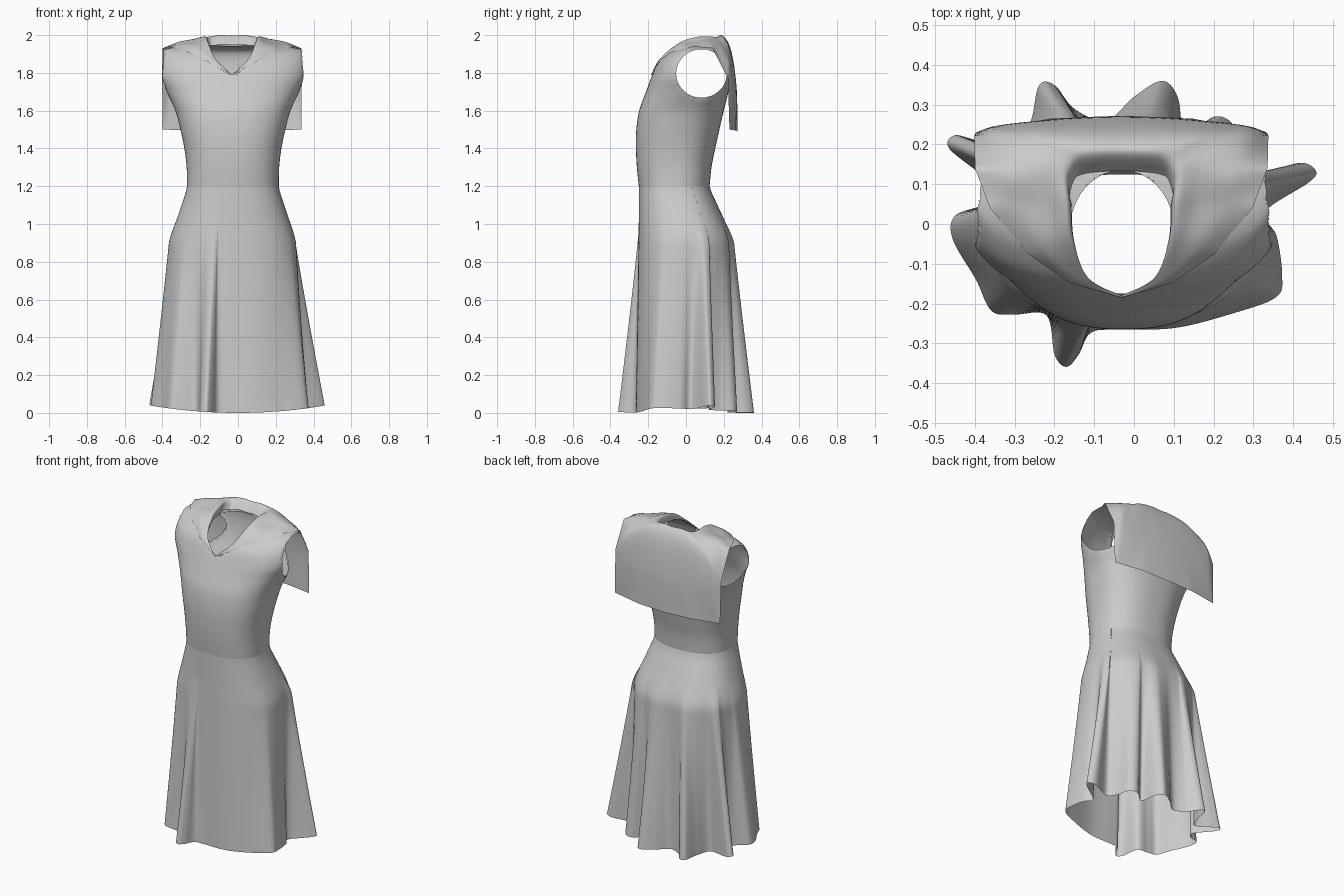
import bpy, bmesh, math
from mathutils import Vector

if "Cube" in bpy.data.objects:
    bpy.data.objects.remove(bpy.data.objects["Cube"])


def cat(pts, t, closed=False):
    """Smooth curve through pts, t from 0 to 1."""
    n = len(pts)
    f = t * (n if closed else n - 1)
    i = int(f) if closed else min(int(f), n - 2)
    f -= i
    g = (lambda k: pts[k % n]) if closed else (lambda k: pts[max(0, min(n - 1, k))])
    a, b, c, d = g(i - 1), g(i), g(i + 1), g(i + 2)
    return b + 0.5 * f * (c - a + f * (2 * a - 5 * b + 4 * c - d + f * (3 * (b - c) + d - a)))


def lin(pts, t):
    f = t * (len(pts) - 1)
    i = min(int(f), len(pts) - 2)
    return pts[i].lerp(pts[i + 1], f - i)


def oval(sec, th, n=2.4):
    """Point on a rounded body section (z, half width, front y, back y)."""
    z, a, yf, yb = sec
    c, s = math.cos(th), math.sin(th)
    r = (abs(c) ** n + abs(s) ** n) ** (-1 / n)
    return Vector((-0.027 + a * r * c, (yf + yb) / 2 + (yb - yf) / 2 * r * s, z))


def sheet(name, rows, closed=False, trim=None):
    """Cloth surface from rows of points."""
    bm = bmesh.new()
    g = [[bm.verts.new(p) for p in row] for row in rows]
    n = len(rows[0])
    for r0, r1 in zip(g, g[1:]):
        for j in range(n if closed else n - 1):
            k = (j + 1) % n
            bm.faces.new((r0[j], r0[k], r1[k], r1[j]))
    if trim:
        trim(bm)
    bmesh.ops.recalc_face_normals(bm, faces=bm.faces[:])
    me = bpy.data.meshes.new(name)
    bm.to_mesh(me)
    bm.free()
    for p in me.polygons:
        p.use_smooth = True
    ob = bpy.data.objects.new(name, me)
    bpy.context.collection.objects.link(ob)
    return ob


# Bodice: body sections from the waist to the shoulders
BODY = [Vector(s) for s in (
    (1.2, .243, -.25, .125), (1.3, .245, -.26, .135), (1.4, .257, -.265, .155),
    (1.5, .278, -.263, .177), (1.6, .305, -.248, .2), (1.7, .352, -.212, .225),
    (1.78, .392, -.182, .237), (1.85, .396, -.15, .24), (1.9, .385, -.1, .232),
    (1.925, .36, -.055, .21), (1.938, .28, -.01, .17), (1.945, .1, .02, .12))]


def armhole(p):
    return math.hypot((p.y - .082) / .134, (p.z - 1.797) / .128) if abs(p.x + .027) > .2 else 9


def neck(p):
    return math.hypot((p.x + .03) / .132, (p.y + .02) / .155) if p.z > 1.6 else 9


def cut_openings(bm):
    bmesh.ops.delete(bm, geom=[v for v in bm.verts if min(armhole(v.co), neck(v.co)) < 1],
                     context='VERTS')
    bmesh.ops.delete(bm, geom=[v for v in bm.verts if not v.link_faces], context='VERTS')
    # pull the cut rims onto clean round outlines
    for v in bm.verts:
        if v.is_boundary and v.co.z > 1.5:
            d, e = armhole(v.co), neck(v.co)
            if d < 1.3:
                v.co.y = .082 + (v.co.y - .082) / d
                v.co.z = 1.797 + (v.co.z - 1.797) / d
            elif e < 1.3:
                v.co.x = -.03 + (v.co.x + .03) / e
                v.co.y = -.02 + (v.co.y + .02) / e


N = 192
sheet("bodice", [[oval(cat(BODY, i / 110), 2 * math.pi * j / N) for j in range(N)]
                 for i in range(111)], True, cut_openings)

# Skirt: hip sections blended into a folded hem outline
HIP = [Vector(s) for s in ((.9, .328, -.25, .245), (1.0, .305, -.25, .212),
                           (1.1, .272, -.25, .167), (1.2, .243, -.25, .125))]
HEM = [Vector(p) for p in (
    (-.05, -.265), (.1, -.262), (.25, -.225), (.36, -.185), (.375, -.13), (.36, -.03),
    (.33, .03), (.445, .105), (.465, .135), (.42, .155), (.31, .12), (.27, .17),
    (.25, .25), (.2, .27), (.13, .22), (.11, .32), (.07, .36), (0, .32),
    (-.07, .26), (-.15, .29), (-.2, .35), (-.24, .35), (-.26, .26), (-.3, .18),
    (-.41, .215), (-.46, .225), (-.47, .19), (-.36, .1), (-.38, .05), (-.455, .02),
    (-.46, -.04), (-.4, -.14), (-.36, -.22), (-.3, -.228), (-.22, -.23),
    (-.2, -.33), (-.17, -.36), (-.14, -.33), (-.11, -.275))]
M = 312
hem = [cat(HEM, j / M, True) for j in range(M)]
ang = [math.atan2((p.y + .02) / .24, (p.x + .03) / .33) for p in hem]
rows = []
for i in range(49):
    t = i / 48
    row = []
    for p, th in zip(hem, ang):
        z = 1.2 + (.18 * p.x ** 2 - 1.2) * t
        q = oval(cat(HIP, max(0, (z - .9) / .3)), th)
        w = max(0, 1.02 - z) / 1.02
        w = w ** 1.08
        row.append(Vector((q.x + (p.x - q.x) * w, q.y + (p.y - q.y) * w, z)))
    rows.append(row)
sheet("skirt", rows, True)

# Sailor collar: half stations from the front point to the centre back,
# each running from the neck edge to the outer edge
HALF = (
    ((0, -.18, 1.79), (0, -.182, 1.79), (0, -.184, 1.79), (0, -.186, 1.788)),
    ((.085, -.135, 1.87), (.1, -.14, 1.87), (.115, -.143, 1.868), (.13, -.148, 1.86)),
    ((.125, -.04, 1.955), (.16, -.05, 1.947), (.2, -.06, 1.935), (.235, -.075, 1.91)),
    ((.135, .05, 1.988), (.19, .05, 1.968), (.26, .05, 1.955), (.33, .04, 1.94)),
    ((.14, .12, 1.99), (.2, .14, 1.98), (.29, .14, 1.958), (.368, .14, 1.93)),
    ((.132, .155, 1.99), (.21, .2, 1.955), (.31, .225, 1.87), (.37, .222, 1.77)),
    ((.115, .178, 1.993), (.2, .228, 1.93), (.3, .248, 1.74), (.367, .23, 1.5)),
    ((.06, .187, 2.0), (.1, .238, 1.92), (.14, .263, 1.72), (.18, .265, 1.495)),
    ((0, .188, 1.997), (0, .238, 1.92), (0, .268, 1.72), (0, .272, 1.49)))


def station(row, s):
    p = [Vector((s * x - .032, y, z)) for x, y, z in row]
    # inner stand that drops from the fold into the neck
    k = max(0, min(1, (p[0].z - 1.92) / .06))
    stand = p[0] + Vector((-s * .01 * k, -.055 * k if p[0].y > .1 else 0, -.05 * k))
    return [stand] + p


stations = [station(r, -1) for r in HALF] + [station(r, 1) for r in HALF[-2::-1]]
U, V = 128, 32
lines = []
for j in range(U + 1):
    u = j / U
    ctrl = [cat([s[k] for s in stations], u) for k in range(4)]
    ctrl.append(lin([s[4] for s in stations], u))
    lines.append([cat(ctrl, i / V) for i in range(V + 1)])
sheet("sailor_collar", lines)
